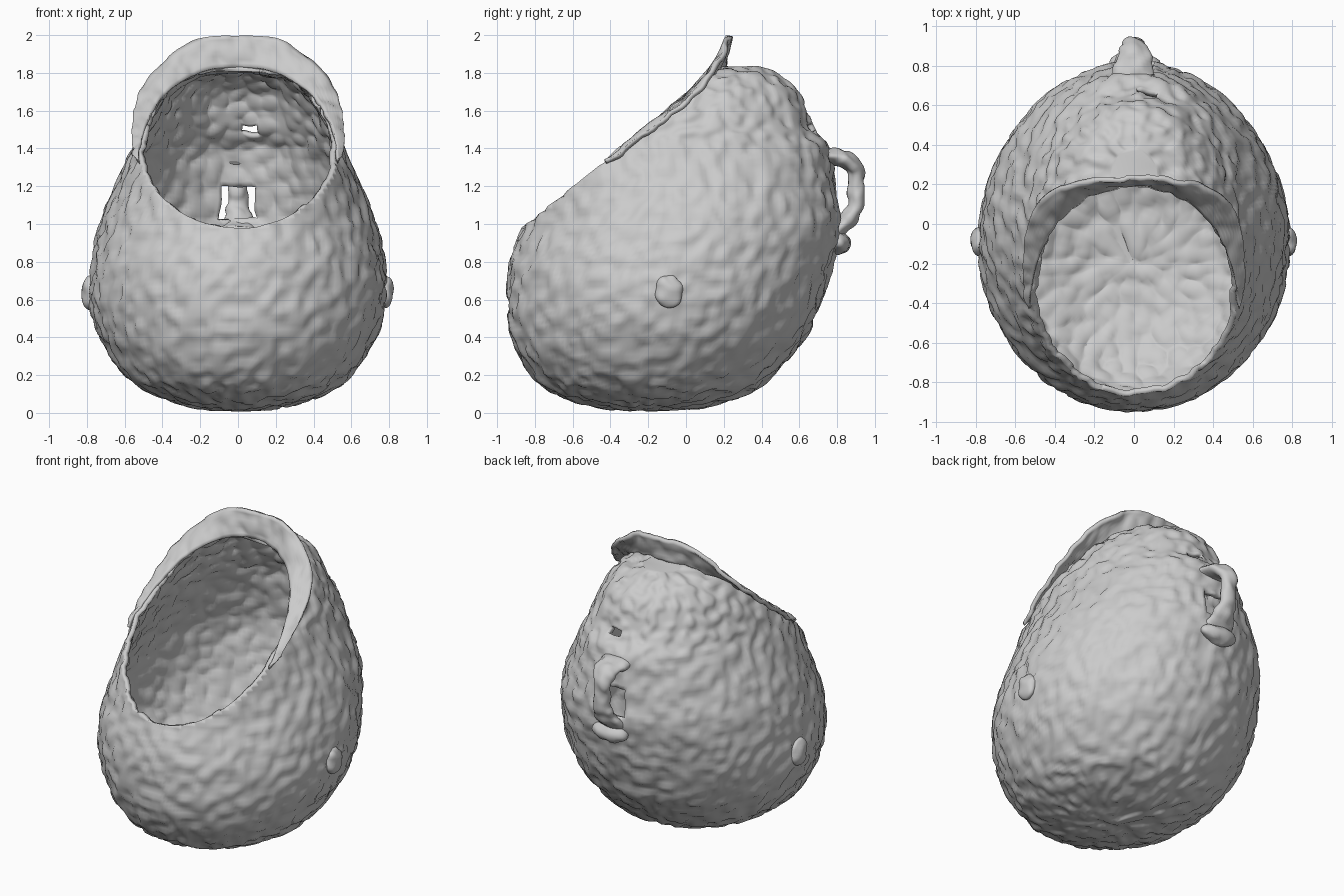
import bpy, bmesh, math
from mathutils import Vector, noise

if "Cube" in bpy.data.objects:
    bpy.data.objects.remove(bpy.data.objects["Cube"])


def sample(table, t):
    """Catmull-Rom interpolation through table rows, t in 0..1."""
    n = len(table) - 1
    f = min(max(t, 0), 1) * n
    i = min(int(f), n - 1)
    u = f - i
    a, b, c, d = (table[min(max(k, 0), n)] for k in (i - 1, i, i + 1, i + 2))
    return [0.5 * (2 * q + (r - p) * u + (2 * p - 5 * q + 4 * r - s) * u * u
                   + (3 * q - p - 3 * r + s) * u ** 3) for p, q, r, s in zip(a, b, c, d)]


def grid(bm, rows, closed=False, caps=False):
    """Quad surface through rows of points."""
    vs = [[bm.verts.new(p) for p in row] for row in rows]
    m = len(vs[0])
    for a, b in zip(vs, vs[1:]):
        for j in range(m if closed else m - 1):
            k = (j + 1) % m
            bm.faces.new((a[j], a[k], b[k], b[j]))
    if caps:
        bm.faces.new(vs[0][::-1])
        bm.faces.new(vs[-1])


def roughen(bm, amount):
    """Eroded, pitted skin."""
    bm.normal_update()
    moves = []
    for v in bm.verts:
        p = v.co
        pits = math.tanh(4 * noise.noise(p * 15))
        lumps = noise.noise(p * 5 + Vector((7, 3, 1)))
        moves.append(v.normal * amount * (pits + 0.6 * lumps))
    for v, d in zip(bm.verts, moves):
        v.co += d


def finish(name, bm, thickness=0):
    me = bpy.data.meshes.new(name)
    bm.to_mesh(me)
    bm.free()
    me.shade_smooth()
    ob = bpy.data.objects.new(name, me)
    bpy.context.collection.objects.link(ob)
    if thickness:
        mod = ob.modifiers.new("wall", 'SOLIDIFY')
        mod.thickness = thickness
        mod.offset = -1
    return ob


def rim_y(z):
    """The slanted plane of the mouth."""
    return (z - 1.0) / 0.8 - 0.84


# Shell: egg-shaped rings (z, front y, back y, half width)
rings = [(0.015, -0.22, -0.18, 0.02), (0.03, -0.46, 0.08, 0.24), (0.1, -0.69, 0.32, 0.45),
         (0.2, -0.82, 0.46, 0.60), (0.4, -0.92, 0.63, 0.73), (0.6, -0.945, 0.72, 0.785),
         (0.8, -0.93, 0.78, 0.775), (1.0, -0.86, 0.82, 0.73), (1.2, -0.82, 0.79, 0.65),
         (1.4, -0.85, 0.76, 0.56), (1.5, -0.75, 0.68, 0.52), (1.6, -0.65, 0.64, 0.47),
         (1.7, -0.5, 0.59, 0.40), (1.79, -0.25, 0.49, 0.30), (1.83, 0.1, 0.38, 0.12)]
N, M = 220, 110
rows = []
for i in range(M + 1):
    z, yf, yb, hw = sample(rings, i / M)
    yc = yf + 0.51 * (yb - yf)
    row = []
    for j in range(N):
        a = 2 * math.pi * j / N
        s, c = math.sin(a), math.cos(a)
        ry = yb - yc if s > 0 else yc - yf
        row.append((hw * c, yc + ry * s, z))
    rows.append(row)
bm = bmesh.new()
grid(bm, rows, closed=True, caps=True)

# Cut the slanted mouth
bmesh.ops.bisect_plane(bm, geom=bm.verts[:] + bm.edges[:] + bm.faces[:],
                       plane_co=(0, -0.84, 1.0), plane_no=(0, -0.8, 1.0), clear_outer=True)

# Slots behind the handle and in the upper back wall
def in_slot(p):
    if p.y < 0.4:
        return False
    return (abs(p.x) < 0.1 and 1.03 < p.z < 1.2) or (0.02 < p.x < 0.12 and 1.49 < p.z < 1.53)
bmesh.ops.delete(bm, geom=[f for f in bm.faces if in_slot(f.calc_center_median())],
                 context='FACES')
roughen(bm, 0.009)
finish("shell", bm, 0.03)

# Raised crest around the upper half of the mouth
inner = [(0.53, 1.33), (0.51, 1.45), (0.46, 1.58), (0.37, 1.7), (0.2, 1.8), (0.0, 1.83)]
outer = [(0.55, -0.36, 1.36), (0.55, -0.08, 1.58), (0.49, 0.1, 1.74),
         (0.36, 0.19, 1.88), (0.2, 0.22, 1.98), (0.0, 0.23, 1.995)]
inner += [(-x, z) for x, z in inner[-2::-1]]
outer += [(-x, y, z) for x, y, z in outer[-2::-1]]
rows = []
for i in range(121):
    x, z = sample(inner, i / 120)
    a = Vector((x, rim_y(z), z))
    b = Vector(sample(outer, i / 120))
    rows.append([a.lerp(b, k / 8) for k in range(9)])
bm = bmesh.new()
grid(bm, rows)
roughen(bm, 0.007)
finish("mouth_crest", bm, 0.025).modifiers["wall"].offset = 0

# Loop handle on the back (y, z, half width)
path = [(0.75, 1.36, 0.11), (0.84, 1.345, 0.09), (0.9, 1.28, 0.06), (0.9, 1.18, 0.055),
        (0.89, 1.08, 0.06), (0.83, 0.99, 0.09), (0.76, 0.95, 0.11)]
rows = []
for i in range(49):
    y, z, w = sample(path, i / 48)
    y0, z0, _ = sample(path, (i - 0.5) / 48)
    y1, z1, _ = sample(path, (i + 0.5) / 48)
    nrm = Vector((0, z0 - z1, y1 - y0)).normalized()
    rows.append([Vector((w * math.cos(a), y, z)) + nrm * 0.042 * math.sin(a)
                 for a in (2 * math.pi * k / 24 for k in range(24))])
bm = bmesh.new()
grid(bm, rows, closed=True, caps=True)
bmesh.ops.recalc_face_normals(bm, faces=bm.faces[:])
roughen(bm, 0.007)
finish("back_handle", bm)


def knob(name, loc, size):
    bm = bmesh.new()
    bmesh.ops.create_uvsphere(bm, u_segments=24, v_segments=16, radius=1)
    for v in bm.verts:
        v.co = Vector(loc) + Vector(a * b for a, b in zip(v.co, size))
    roughen(bm, 0.006)
    finish(name, bm)


# Small knob under the handle and a lug on each side
knob("handle_foot", (0, 0.81, 0.9), (0.13, 0.06, 0.06))
for side, tag in ((1, "right"), (-1, "left")):
    knob("side_lug_" + tag, (side * 0.785, -0.09, 0.64), (0.04, 0.075, 0.09))
